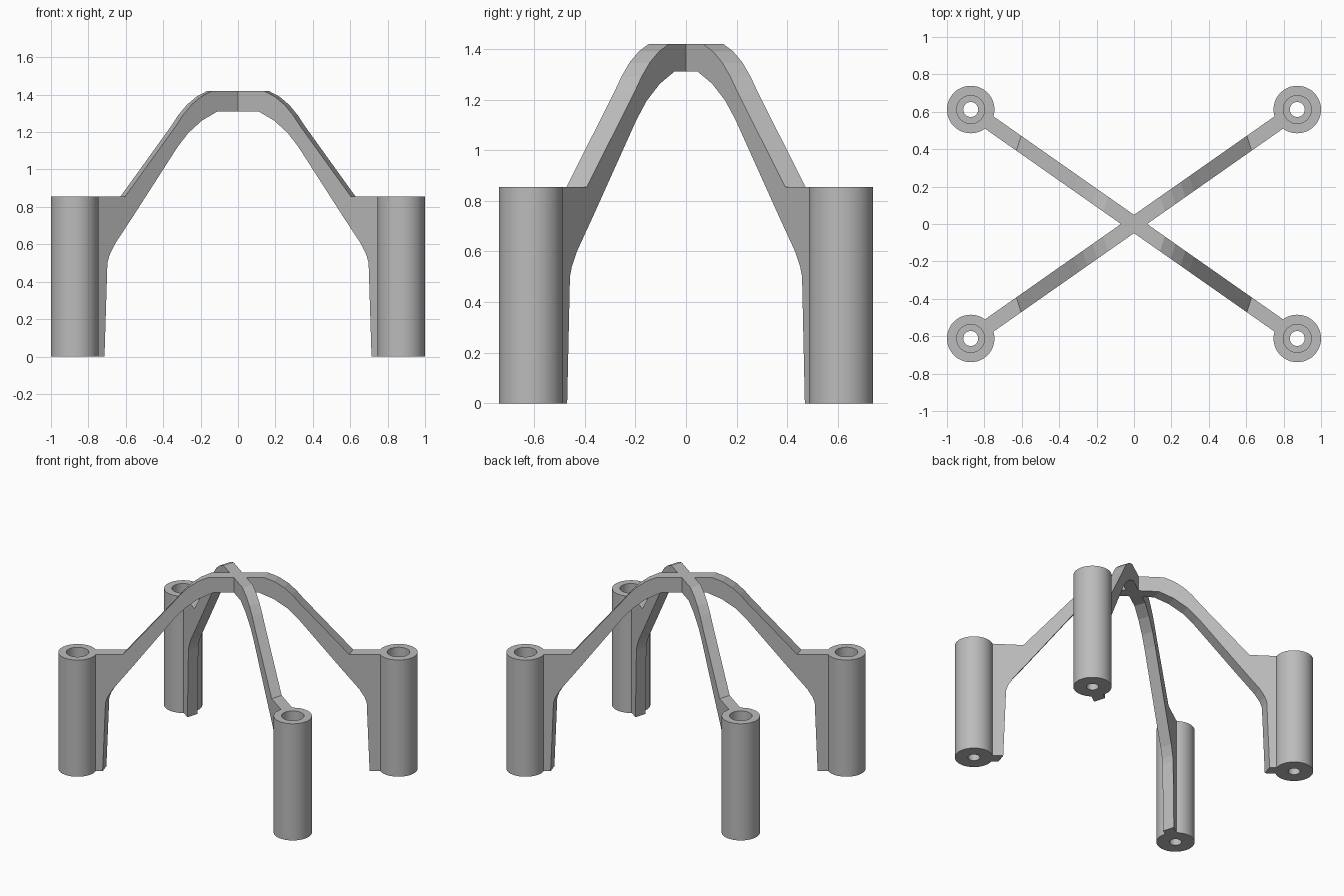
import bpy, bmesh, math
from mathutils import Vector

if "Cube" in bpy.data.objects:
    bpy.data.objects.remove(bpy.data.objects["Cube"], do_unlink=True)

# Material
grey = bpy.data.materials.new("light grey plastic")
grey.use_nodes = True
COLOUR = (0.5, 0.5, 0.5, 1)
grey.diffuse_color = COLOUR
grey.node_tree.nodes["Principled BSDF"].inputs["Base Color"].default_value = COLOUR

POST = Vector((0.873, 0.612, 0))
ALONG = POST.normalized()
HALF = Vector((0.0125, -0.04, 0))   # half the slanted arm thickness
TOP = 0.855


def finish(name, bm):
    """Turn the mesh into an object repeated in all four quadrants."""
    bmesh.ops.recalc_face_normals(bm, faces=bm.faces)
    mesh = bpy.data.meshes.new(name)
    bm.to_mesh(mesh)
    bm.free()
    mesh.materials.append(grey)
    obj = bpy.data.objects.new(name, mesh)
    bpy.context.collection.objects.link(obj)
    mirror = obj.modifiers.new("four corners", 'MIRROR')
    mirror.use_axis = (True, True, False)
    mirror.use_mirror_merge = False
    bpy.ops.object.select_all(action='DESELECT')
    obj.select_set(True)
    bpy.context.view_layer.objects.active = obj
    return obj


# Hollow posts: a turned profile with a wide bore and a small through hole
def build_posts(sides=48):
    profile = [(0.127, 0), (0.127, TOP), (0.075, TOP),
               (0.075, 0.1), (0.04, 0.1), (0.04, 0)]
    bm = bmesh.new()
    rings = []
    for r, z in profile:
        ring = []
        for i in range(sides):
            a = math.tau * i / sides
            ring.append(bm.verts.new(POST + Vector((r * math.cos(a), r * math.sin(a), z))))
        rings.append(ring)
    for k, ring in enumerate(rings):
        nxt = rings[(k + 1) % len(rings)]
        for i in range(sides):
            j = (i + 1) % sides
            bm.faces.new((ring[i], ring[j], nxt[j], nxt[i]))
    finish("posts", bm)
    bpy.ops.object.shade_smooth_by_angle(angle=math.radians(30))


# Arched arms: side profile (distance from centre, height) given thickness
def build_arms():
    upper = [(0, 1.42), (0.185, 1.42), (0.255, 1.39), (0.32, 1.345),
             (0.375, 1.29), (0.425, 1.228), (0.7525, TOP), (0.97, TOP)]
    lower = [(0.97, 0), (0.887, 0), (0.868, 0.5), (0.855, 0.54), (0.82, 0.6),
             (0.70, 0.75), (0.41, 1.12), (0.34, 1.195), (0.25, 1.262),
             (0.15, 1.31), (0, 1.31)]
    bm = bmesh.new()
    sides = []
    for sign in (1, -1):
        sides.append([bm.verts.new(ALONG * s + Vector((0, 0, z)) + HALF * sign)
                      for s, z in upper + lower])
        bm.faces.new(sides[-1])
    a, b = sides
    for i in range(len(a) - 1):     # the centre end stays open where arms meet
        bm.faces.new((a[i], a[i + 1], b[i + 1], b[i]))
    finish("arched_arms", bm)


build_posts()
build_arms()
